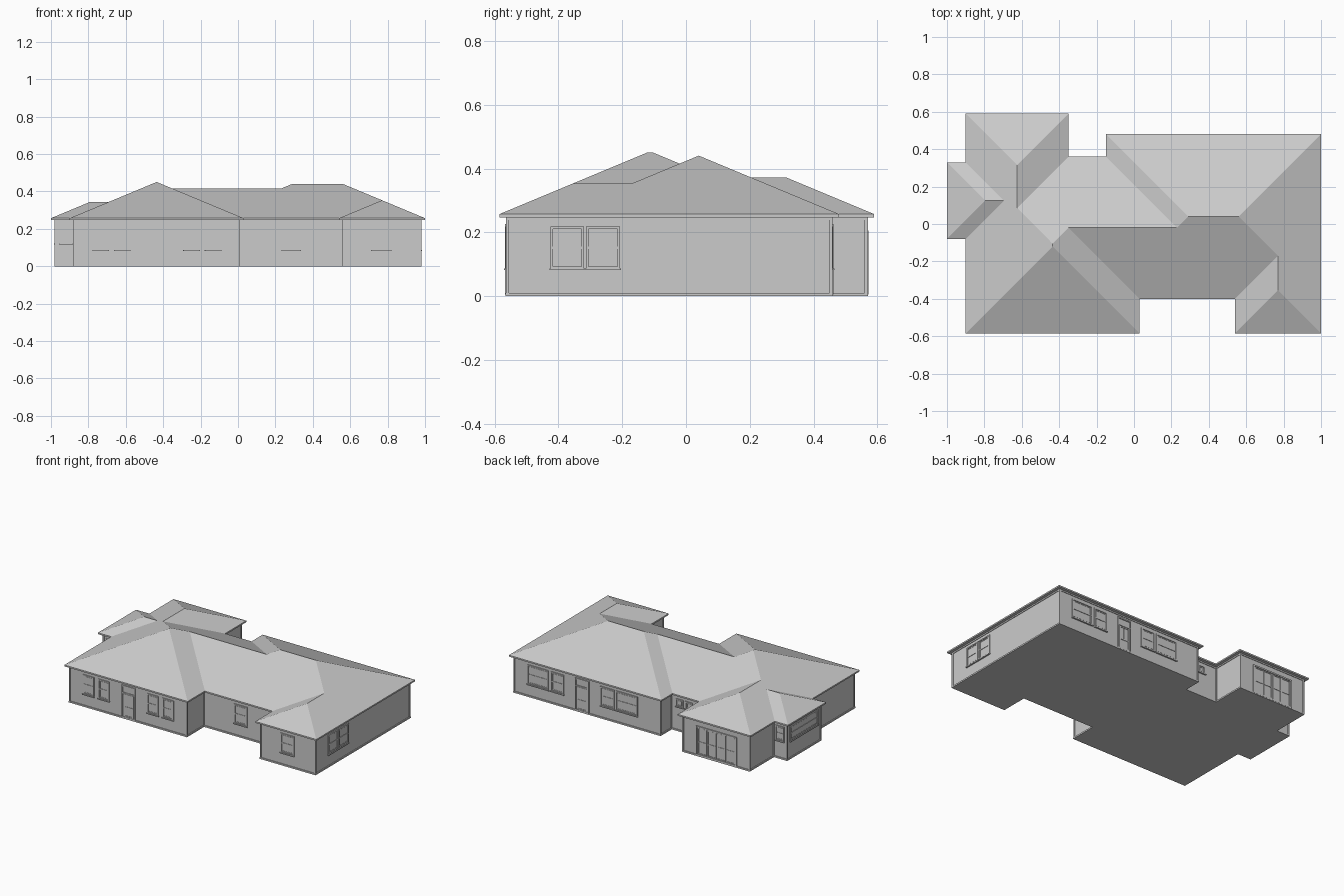
import bpy, bmesh

if "Cube" in bpy.data.objects:
    bpy.data.objects.remove(bpy.data.objects["Cube"])

PITCH = 5 / 12
EAVE = 0.257

# Wall footprint, counter-clockwise
PLAN = [(-.875, -.56), (.005, -.56), (.005, -.375), (.565, -.375), (.565, -.56), (.975, -.56),
        (.975, .455), (-.125, .455), (-.125, .335), (-.375, .335), (-.375, .565), (-.875, .565),
        (-.875, .305), (-.975, .305), (-.975, -.055), (-.875, -.055)]


def finish(name, bm):
    bmesh.ops.recalc_face_normals(bm, faces=bm.faces)
    mesh = bpy.data.meshes.new(name)
    bm.to_mesh(mesh)
    bm.free()
    ob = bpy.data.objects.new(name, mesh)
    bpy.context.collection.objects.link(ob)
    return ob


def box(bm, lo, hi):
    verts = bmesh.ops.create_cube(bm, size=1)['verts']
    for v in verts:
        v.co = [(a + b) / 2 + c * abs(b - a) for a, b, c in zip(lo, hi, v.co)]


def offset_plan(d):
    """Push the right-angled footprint outwards by d."""
    out = []
    for i, (x, y) in enumerate(PLAN):
        px, py = PLAN[i - 1]
        nx, ny = PLAN[(i + 1) % len(PLAN)]
        for dx, dy in ((x - px, y - py), (nx - x, ny - y)):
            length = abs(dx) + abs(dy)
            x, y = x + dy / length * d, y - dx / length * d
        out.append((x, y))
    return out


def slab(name, d, z0, z1):
    bm = bmesh.new()
    face = bm.faces.new([bm.verts.new((x, y, z0)) for x, y in offset_plan(d)])
    ext = bmesh.ops.extrude_face_region(bm, geom=[face], use_keep_orig=True)
    for g in ext['geom']:
        if isinstance(g, bmesh.types.BMVert):
            g.co.z = z1
    return finish(name, bm)


def hip_roof(name, x0, x1, y0, y1):
    h = min(x1 - x0, y1 - y0) / 2
    top = EAVE + h * PITCH
    bm = bmesh.new()
    a, b, c, d = [bm.verts.new((x, y, EAVE)) for x, y in ((x0, y0), (x1, y0), (x1, y1), (x0, y1))]
    if x1 - x0 > y1 - y0:
        r = bm.verts.new((x0 + h, y0 + h, top))
        s = bm.verts.new((x1 - h, y0 + h, top))
        faces = [(a, b, s, r), (b, c, s), (c, d, r, s), (d, a, r)]
    else:
        r = bm.verts.new((x0 + h, y0 + h, top))
        s = bm.verts.new((x0 + h, y1 - h, top))
        faces = [(a, b, r), (b, c, s, r), (c, d, s), (d, a, r, s)]
    for f in faces:
        bm.faces.new(f)
    bm.faces.new((d, c, b, a))
    return finish(name, bm)


SIDES = {'front': (0, -1), 'back': (0, 1), 'left': (1, -1), 'right': (1, 1)}


def panel(bm, side, wall, u0, u1, z0, z1, depth):
    """Box lying on a wall and standing out from it by depth."""
    axis, s = SIDES[side]
    a, b = sorted((wall - s * .004, wall + s * depth))
    if axis == 0:
        box(bm, (u0, a, z0), (u1, b, z1))
    else:
        box(bm, (a, u0, z0), (b, u1, z1))


def frame(bm, side, wall, u0, u1, z0, z1, t, depth):
    panel(bm, side, wall, u0, u0 + t, z0, z1, depth)
    panel(bm, side, wall, u1 - t, u1, z0, z1, depth)
    panel(bm, side, wall, u0 + t, u1 - t, z1 - t, z1, depth)
    panel(bm, side, wall, u0 + t, u1 - t, z0, z0 + t, depth)


def window(name, side, wall, u0, u1, z0=.085, z1=.218, rail=True):
    bm = bmesh.new()
    panel(bm, side, wall, u0, u1, z0, z1, .001)
    frame(bm, side, wall, u0, u1, z0, z1, .008, .006)
    frame(bm, side, wall, u0 + .011, u1 - .011, z0 + .011, z1 - .011, .004, .003)
    panel(bm, side, wall, u0 - .003, u1 + .003, z0 - .004, z0 + .002, .010)
    if rail:
        m = (z0 + z1) / 2
        panel(bm, side, wall, u0 + .008, u1 - .008, m - .004, m + .004, .004)
    finish(name, bm)


def door(name, side, wall, u0, u1, z1=.226):
    bm = bmesh.new()
    panel(bm, side, wall, u0, u1, .005, z1, .001)
    frame(bm, side, wall, u0, u1, .005, z1, .009, .007)
    panel(bm, side, wall, u0 + .009, u1 - .009, .17, .178, .005)       # transom
    frame(bm, side, wall, u0 + .013, u1 - .013, .014, .168, .008, .004)
    panel(bm, side, wall, u0 + .021, u1 - .021, .075, .083, .004)      # lock rail
    panel(bm, side, wall, (u0 + u1) / 2 - .002, (u0 + u1) / 2 + .002, .083, .16, .003)
    finish(name, bm)


# Walls, base strip, frieze and eave
slab('walls', 0, 0, .25)
slab('base_strip', .006, 0, .01)
slab('frieze', .004, .238, .248)
slab('eave', .025, .247, EAVE)

# Corner boards
bm = bmesh.new()
for x, y in PLAN:
    box(bm, (x - .005, y - .005, 0), (x + .005, y + .005, .248))
finish('corner_boards', bm)

# Hipped roofs, running into each other
hip_roof('roof_left_front', -.90, .03, -.585, .36)
hip_roof('roof_middle', -.75, .65, -.40, .36)
hip_roof('roof_right', -.15, 1.0, -.40, .48)
hip_roof('roof_right_front', .54, 1.0, -.585, .10)
hip_roof('roof_back_left', -.90, -.35, -.25, .59)
hip_roof('roof_left_bay', -1.0, -.45, -.08, .33)

# Front windows and door
for i, u in enumerate((-.775, -.66, -.29, -.175)):
    window(f'front_window_{i + 1}', 'front', -.56, u, u + .083)
door('front_door', 'front', -.56, -.483, -.38)
window('recess_window', 'front', -.375, .235, .333)
window('wing_window', 'front', -.56, .715, .817)

# Right side windows
window('right_window_1', 'right', .975, -.425, -.32)
window('right_window_2', 'right', .975, -.313, -.207)

# Back windows and door
for i, (a, b) in enumerate(((.717, .876), (.60, .70), (.22, .325), (.045, .208))):
    window(f'back_window_{i + 1}', 'back', .455, a, b)
door('back_door', 'back', .455, .41, .515)
for i, u in enumerate((-.215, -.285)):
    window(f'small_window_{i + 1}', 'back', .335, u, u + .055, .165, .218, False)

# Left bay windows
window('bay_front_window', 'front', -.055, -.955, -.885, .12, .222)
window('bay_back_window', 'back', .305, -.955, -.89, .12, .222)
window('bay_side_window', 'left', -.975, -.025, .275, .12, .222)

# Garage door with four tall panels
bm = bmesh.new()
G0, G1, GZ = -.78, -.475, .205
panel(bm, 'back', .565, G0, G1, .005, GZ, .001)
frame(bm, 'back', .565, G0, G1, .005, GZ, .010, .007)
step = (G1 - G0 - .02) / 4
for i in range(4):
    u = G0 + .01 + i * step
    frame(bm, 'back', .565, u + .002, u + step - .002, .016, GZ - .012, .006, .004)
    panel(bm, 'back', .565, u + .008, u + step - .008, .095, .102, .004)
finish('garage_door', bm)
